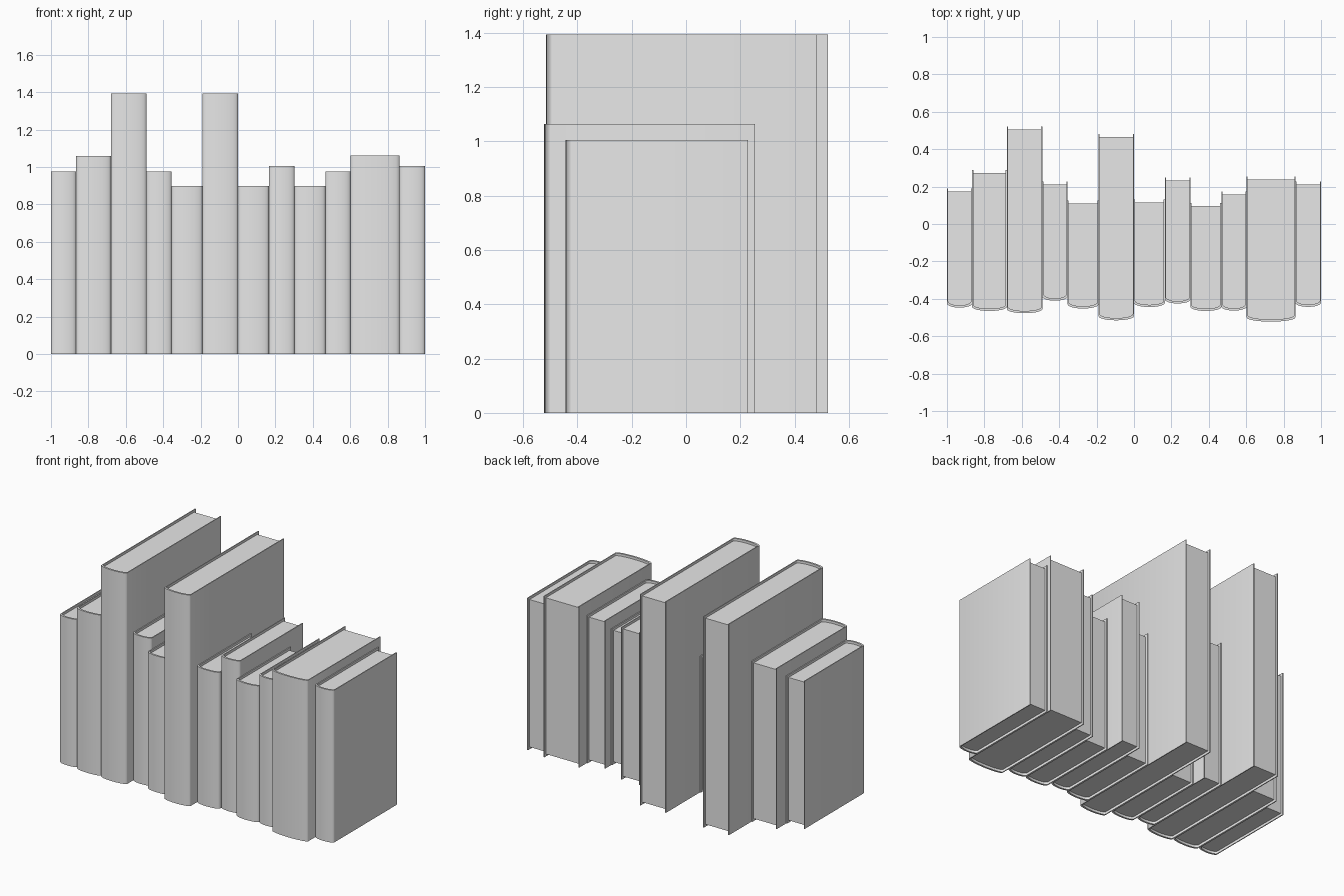
import bpy, bmesh, math

cube = bpy.data.objects.get("Cube")
if cube:
    bpy.data.objects.remove(cube, do_unlink=True)

grey = bpy.data.materials.new("plain_grey")
grey.use_nodes = True
grey.diffuse_color = (0.8, 0.8, 0.8, 1)
grey.node_tree.nodes["Principled BSDF"].inputs["Base Color"].default_value = (0.8, 0.8, 0.8, 1)

BOARD = 0.006    # cover board thickness
SPINE = 0.012    # spine thickness
BULGE = 0.022    # depth of the rounded spine
INSET = 0.016    # page block set back from the cover edges
STEPS = 12


def u_path(x0, x1, front, back):
    """Open outline: left board, rounded spine, right board."""
    mid, half = (x0 + x1) / 2, (x1 - x0) / 2
    arc = [(mid - half * math.cos(math.pi * i / STEPS),
            front + BULGE * (1 - math.sin(math.pi * i / STEPS)))
           for i in range(STEPS + 1)]
    return [(x0, back)] + arc + [(x1, back)]


def finish(name, bm):
    bmesh.ops.recalc_face_normals(bm, faces=bm.faces)
    mesh = bpy.data.meshes.new(name)
    bm.to_mesh(mesh)
    bm.free()
    mesh.materials.append(grey)
    obj = bpy.data.objects.new(name, mesh)
    bpy.context.collection.objects.link(obj)
    bpy.ops.object.select_all(action='DESELECT')
    obj.select_set(True)
    bpy.context.view_layer.objects.active = obj
    bpy.ops.object.shade_smooth_by_angle(angle=math.radians(50))
    return obj


def extrude_up(bm, faces, height):
    new = bmesh.ops.extrude_face_region(bm, geom=faces)["geom"]
    verts = [v for v in new if isinstance(v, bmesh.types.BMVert)]
    bmesh.ops.translate(bm, verts=verts, vec=(0, 0, height))


def make_cover(name, x0, x1, front, back, height):
    bm = bmesh.new()
    outer = [bm.verts.new((x, y, 0)) for x, y in u_path(x0, x1, front, back)]
    inner = [bm.verts.new((x, y, 0)) for x, y in
             u_path(x0 + BOARD, x1 - BOARD, front + SPINE, back)]
    strip = [bm.faces.new((outer[i], outer[i + 1], inner[i + 1], inner[i]))
             for i in range(len(outer) - 1)]
    extrude_up(bm, strip, height)
    finish(name, bm)


def make_pages(name, x0, x1, front, back, height):
    bm = bmesh.new()
    outline = u_path(x0 + BOARD, x1 - BOARD, front + SPINE, back - INSET)
    face = bm.faces.new([bm.verts.new((x, y, INSET)) for x, y in outline])
    extrude_up(bm, [face], height - 2 * INSET)
    finish(name, bm)


# Each book: right edge x, front y, back y, height
books = [
    (-0.865, -0.447, 0.19, 0.975),
    (-0.68, -0.465, 0.29, 1.06),
    (-0.49, -0.477, 0.522, 1.393),
    (-0.355, -0.41, 0.226, 0.975),
    (-0.19, -0.452, 0.126, 0.90),
    (0.0, -0.515, 0.481, 1.393),
    (0.165, -0.444, 0.13, 0.90),
    (0.302, -0.425, 0.248, 1.005),
    (0.467, -0.465, 0.113, 0.90),
    (0.602, -0.463, 0.175, 0.975),
    (0.863, -0.522, 0.254, 1.063),
    (1.0, -0.443, 0.228, 1.005),
]

left = -1.0
for n, (right, front, back, height) in enumerate(books, 1):
    make_cover(f"book_cover_{n}", left, right, front, back, height)
    make_pages(f"book_pages_{n}", left, right, front, back, height)
    left = right
